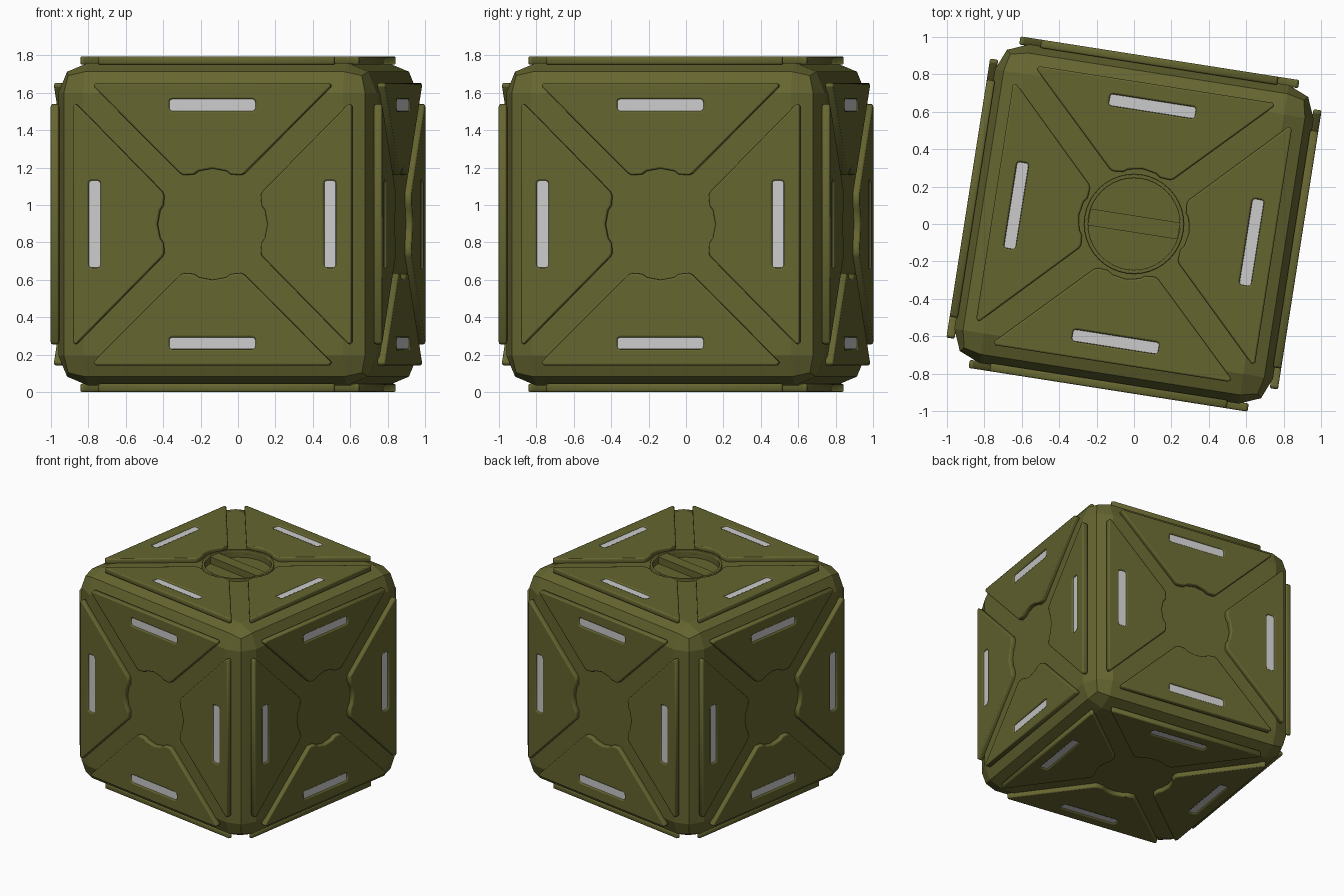
import bpy, bmesh
from math import radians, pi, sin, cos
from mathutils import Matrix

if "Cube" in bpy.data.objects:
    bpy.data.objects.remove(bpy.data.objects["Cube"])

HALF = 0.897                      # centre to panel surface
CORE = 0.862                      # centre to core face
BASE = Matrix.Translation((0, 0, HALF)) @ Matrix.Rotation(radians(-8.9), 4, 'Z')

olive = bpy.data.materials.new("olive")
olive.diffuse_color = (0.13, 0.13, 0.03, 1)
olive.use_nodes = True
olive.node_tree.nodes["Principled BSDF"].inputs["Base Color"].default_value = olive.diffuse_color


def add(name, data, matrix, mat=olive):
    ob = bpy.data.objects.new(name, data)
    bpy.context.collection.objects.link(ob)
    ob.matrix_world = matrix
    if mat and not data.materials:
        data.materials.append(mat)
    return ob


def box(name, size, centre, bevel=0, segments=1):
    bm = bmesh.new()
    bmesh.ops.create_cube(bm, size=1, matrix=Matrix.Translation(centre) @ Matrix.Diagonal((*size, 1)))
    if bevel:
        bmesh.ops.bevel(bm, geom=bm.edges[:], offset=bevel, segments=segments, profile=0.5, affect='EDGES')
    me = bpy.data.meshes.new(name)
    bm.to_mesh(me)
    bm.free()
    return me


def slab(name, outlines, z0, z1, bevel):
    """Flat plate with bevelled rims; extra outlines become holes."""
    cu = bpy.data.curves.new(name, 'CURVE')
    cu.dimensions = '2D'
    cu.fill_mode = 'BOTH'
    cu.extrude = (z1 - z0) / 2 - bevel
    cu.bevel_depth = bevel
    cu.bevel_resolution = 1
    cu.offset = -bevel
    for pts in outlines:
        sp = cu.splines.new('POLY')
        sp.points.add(len(pts) - 1)
        for p, (x, y) in zip(sp.points, pts):
            p.co = (x, y, 0, 1)
        sp.use_cyclic_u = True
    ob = bpy.data.objects.new(name, cu)
    bpy.context.collection.objects.link(ob)
    me = bpy.data.meshes.new_from_object(ob.evaluated_get(bpy.context.evaluated_depsgraph_get()))
    bpy.data.objects.remove(ob)
    me.transform(Matrix.Translation((0, 0, (z0 + z1) / 2)))
    me.name = name
    return me


def circle(r, n=40):
    return [(r * cos(2 * pi * i / n), r * sin(2 * pi * i / n)) for i in range(n)]


# Core block with wide two-step bevel and a round well in the top
core = add("core", box("core", (2 * CORE,) * 3, (0, 0, 0), 0.16, 2), BASE)
bm = bmesh.new()
bmesh.ops.create_cone(bm, cap_ends=True, segments=40, radius1=0.245, radius2=0.245, depth=0.2,
                      matrix=Matrix.Translation((0, 0, 0.92)))
me = bpy.data.meshes.new("well_cutter")
bm.to_mesh(me)
bm.free()
cutter = add("well_cutter", me, BASE)
mod = core.modifiers.new("well", 'BOOLEAN')
mod.operation = 'DIFFERENCE'
mod.solver = 'EXACT'
mod.object = cutter
bpy.context.view_layer.update()
cut = bpy.data.meshes.new_from_object(core.evaluated_get(bpy.context.evaluated_depsgraph_get()))
core.modifiers.clear()
core.data = cut
bpy.data.objects.remove(cutter)

# Cap rim and grip bar in the well
add("cap_rim", slab("cap_rim", [circle(0.267), circle(0.245)], 0.84, 0.88, 0.004), BASE)
add("cap_grip", box("cap_grip", (0.486, 0.09, 0.06), (0, 0, 0.845)), BASE)

# Raised trapezoid panel with a slot, and the grey strip inside it
side = [(0.075, 0.284), (0.10, 0.266), (0.155, 0.262), (0.175, 0.272),
        (0.638, 0.732), (0.642, 0.742), (0.63, 0.755)]
outline = [(0, 0.298)] + side + [(-x, y) for x, y in reversed(side)]
sx, sy, c, mid = 0.233, 0.032, 0.016, 0.637
k = c * 0.3
corner = [(sx, sy - c), (sx - k, sy - k), (sx - c, sy)]
half = corner + [(-x, y) for x, y in reversed(corner)]
slot = [(x, mid + y) for x, y in half + [(-x, -y) for x, y in half]]
panel = slab("panel", [outline, slot], 0.853, HALF, 0.009)
strip = box("strip", (0.465, 0.062, 0.03), (0, mid, 0.873))

# Six faces, four panels each
faces = {"top": Matrix(), "bottom": Matrix.Rotation(pi, 4, 'X')}
for i, n in enumerate(("front", "right", "back", "left")):
    faces[n] = Matrix.Rotation(i * pi / 2, 4, 'Z') @ Matrix.Rotation(pi / 2, 4, 'X')
for n, m in faces.items():
    for q in range(4):
        place = BASE @ m @ Matrix.Rotation(q * pi / 2, 4, 'Z')
        add(f"{n}_panel_{q + 1}", panel, place)
        add(f"{n}_strip_{q + 1}", strip, place, None)
